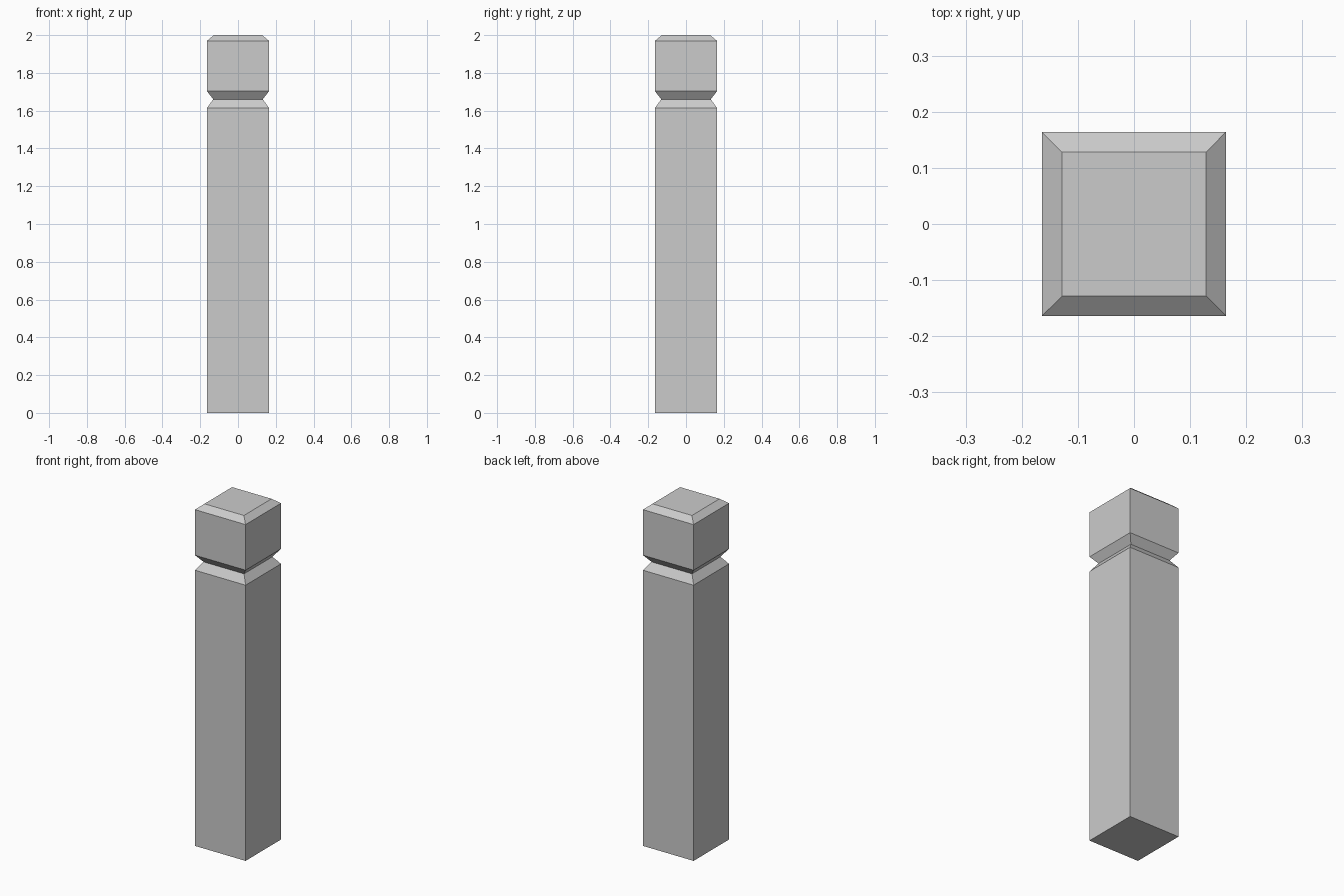
import bpy, bmesh

if "Cube" in bpy.data.objects:
    bpy.data.objects.remove(bpy.data.objects["Cube"])

# Profile of the square post: (height, half width)
PROFILE = [
    (0.00, 0.164),   # foot
    (1.615, 0.164),  # top of shaft
    (1.66, 0.131),   # bottom of the V groove
    (1.703, 0.164),  # underside of head
    (1.97, 0.164),   # start of top chamfer
    (2.00, 0.128),   # flat top
]


def square_loft(name, profile):
    """Stack square rings along z, bridge them and cap both ends."""
    bm = bmesh.new()
    corners = [(-1, -1), (1, -1), (1, 1), (-1, 1)]
    rings = [[bm.verts.new((x * h, y * h, z)) for x, y in corners]
             for z, h in profile]
    for low, high in zip(rings, rings[1:]):
        for i in range(4):
            j = (i + 1) % 4
            bm.faces.new((low[i], low[j], high[j], high[i]))
    bm.faces.new(rings[0][::-1])
    bm.faces.new(rings[-1])
    mesh = bpy.data.meshes.new(name)
    bm.to_mesh(mesh)
    bm.free()
    obj = bpy.data.objects.new(name, mesh)
    bpy.context.collection.objects.link(obj)
    return obj


# Bollard post with grooved neck and chamfered head
square_loft("bollard_post", PROFILE)
